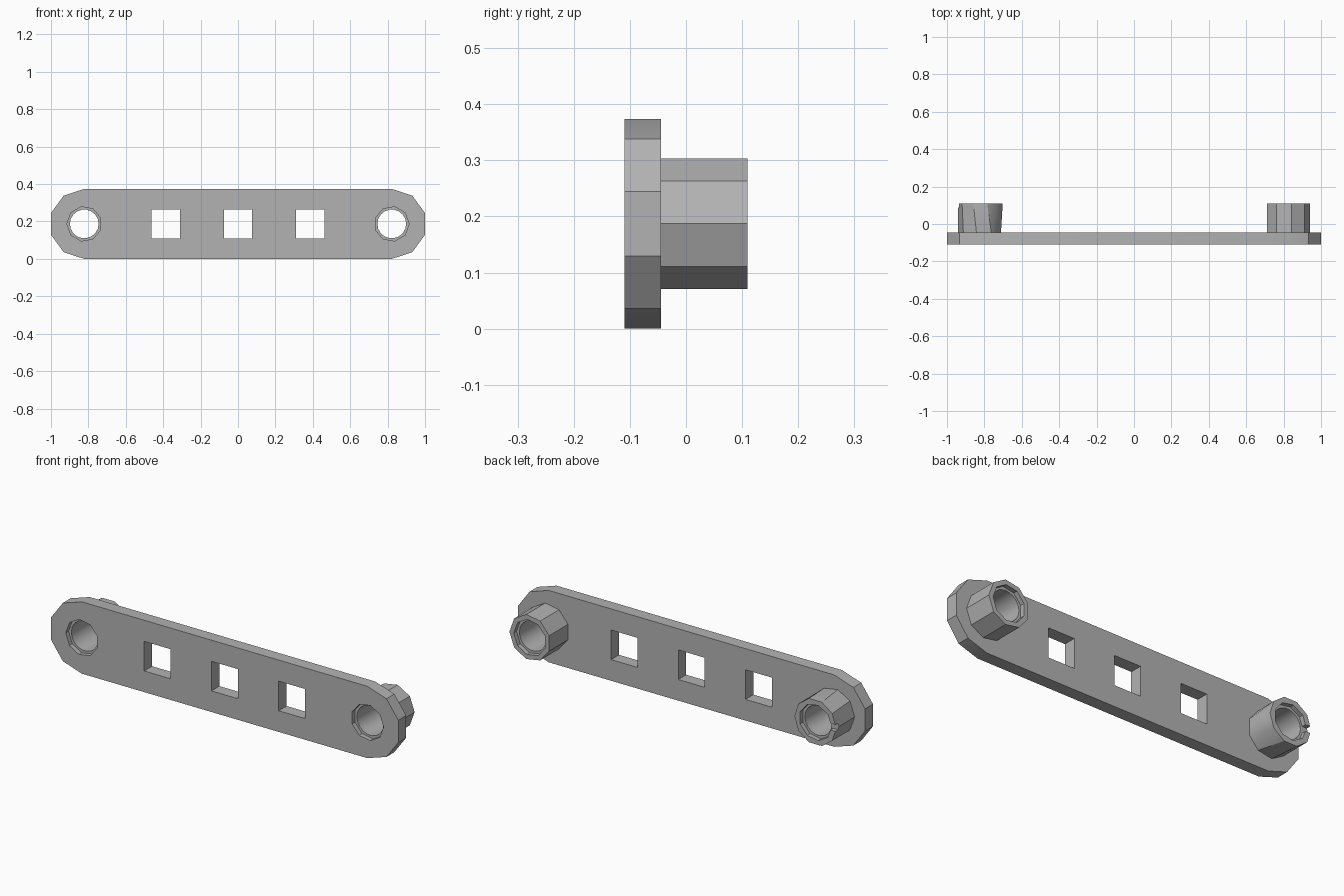
import bpy, bmesh, math
from mathutils import Vector

if "Cube" in bpy.data.objects:
    bpy.data.objects.remove(bpy.data.objects["Cube"])

MID_Z = 0.187          # height of the long axis
HOLE_X = 0.822         # distance of each tube from the centre
FRONT, BACK, TIP = -0.11, -0.045, 0.11
RECESS = 0.023

grey = bpy.data.materials.new("light grey")
grey.use_nodes = True
grey.diffuse_color = (0.45, 0.45, 0.45, 1)
grey.node_tree.nodes["Principled BSDF"].inputs["Base Color"].default_value = grey.diffuse_color


def ring(cx, radius, sides, phase, y):
    return [Vector((cx + radius * math.cos(a), y, MID_Z + radius * math.sin(a)))
            for a in (phase + math.tau * i / sides for i in range(sides))]


def hull(name, points):
    """Convex solid around the given points."""
    bm = bmesh.new()
    for p in points:
        bm.verts.new(p)
    bmesh.ops.convex_hull(bm, input=bm.verts)
    bmesh.ops.dissolve_limit(bm, angle_limit=0.01, verts=bm.verts, edges=bm.edges)
    bmesh.ops.recalc_face_normals(bm, faces=bm.faces)
    mesh = bpy.data.meshes.new(name)
    bm.to_mesh(mesh)
    bm.free()
    mesh.materials.append(grey)
    obj = bpy.data.objects.new(name, mesh)
    bpy.context.collection.objects.link(obj)
    return obj


def prism(name, cx, radius, sides, phase, y0, y1):
    return hull(name, ring(cx, radius, sides, phase, y0) + ring(cx, radius, sides, phase, y1))


def box(name, x0, x1, y0, y1, half_z):
    return hull(name, [Vector((x, y, MID_Z + z))
                       for x in (x0, x1) for y in (y0, y1) for z in (-half_z, half_z)])


def cut(obj, cutters):
    for c in cutters:
        mod = obj.modifiers.new("cut", "BOOLEAN")
        mod.operation, mod.solver, mod.object = "DIFFERENCE", "EXACT", c
    mesh = bpy.data.meshes.new_from_object(
        obj.evaluated_get(bpy.context.evaluated_depsgraph_get()))
    obj.modifiers.clear()
    obj.data = mesh
    for c in cutters:
        bpy.data.objects.remove(c)


def hole_cutters(cx, phase):
    """Narrow bore with a wider recess at the front and at the tip."""
    return [prism("bore", cx, 0.077, 18, phase, -0.2, 0.2),
            prism("front_recess", cx, 0.093, 9, phase, -0.2, FRONT + RECESS),
            prism("tip_recess", cx, 0.093, 9, phase, TIP - RECESS, 0.2)]


# Flat bar with ten-sided round ends
half_step = math.pi / 10
plate = hull("plate", [p for cx in (-HOLE_X, HOLE_X) for y in (FRONT, BACK)
                       for p in ring(cx, HOLE_X and 0.187, 10, half_step, y)])
windows = [box("window", x - 0.076, x + 0.076, -0.2, 0.2, 0.077) for x in (-0.387, 0, 0.387)]
cut(plate, windows + hole_cutters(HOLE_X, 0) + hole_cutters(-HOLE_X, math.pi))

# Plain nine-sided tube
left_tube = prism("left_tube", HOLE_X, 0.118, 9, 0, BACK, TIP)
cut(left_tube, hole_cutters(HOLE_X, 0))

# Tube that changes from nine to ten sides, with a slot in its rim
right_tube = hull("right_tube", ring(-HOLE_X, 0.118, 9, math.pi, BACK)
                  + ring(-HOLE_X, 0.12, 10, 0, TIP))
slot = box("slot", -HOLE_X - 0.15, -HOLE_X - 0.06, TIP - RECESS, 0.2, 0.017)
cut(right_tube, hole_cutters(-HOLE_X, math.pi) + [slot])

# Smooth only the shallow facets of the bores
for obj in (plate, left_tube, right_tube):
    bpy.ops.object.select_all(action="DESELECT")
    obj.select_set(True)
    bpy.context.view_layer.objects.active = obj
    bpy.ops.object.shade_smooth_by_angle(angle=math.radians(25))
